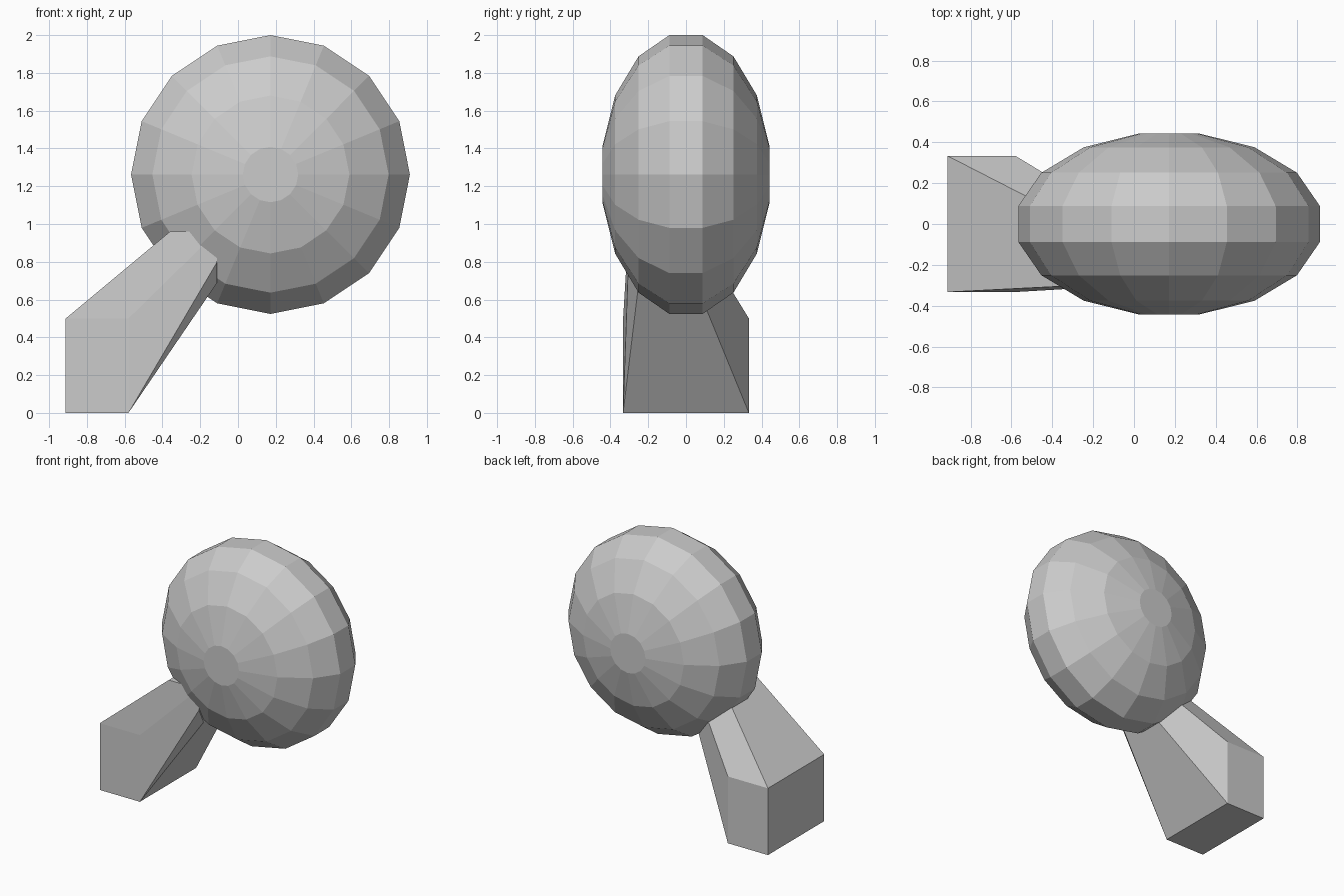
import bpy, bmesh, math
from mathutils import Vector

if "Cube" in bpy.data.objects:
    bpy.data.objects.remove(bpy.data.objects["Cube"])

grey = bpy.data.materials.new("plain_grey")
grey.diffuse_color = (0.6, 0.6, 0.6, 1)
grey.use_nodes = True
grey.node_tree.nodes["Principled BSDF"].inputs["Base Color"].default_value = grey.diffuse_color


def finish(bm, name):
    bmesh.ops.recalc_face_normals(bm, faces=bm.faces)
    me = bpy.data.meshes.new(name)
    bm.to_mesh(me)
    bm.free()
    me.materials.append(grey)
    bpy.context.collection.objects.link(bpy.data.objects.new(name, me))


# Faceted flattened ball: sixteen sides around the y axis, flat end caps
CX, CZ, R, D, SIDES = 0.172, 1.262, 0.738, 0.443, 16
bm = bmesh.new()
rings = []
scale = math.cos(math.radians(11.25))
for k in range(8):
    a = math.radians(-78.75 + 22.5 * k)
    r, y = R * math.cos(a) / scale, D * math.sin(a) / scale
    rings.append([bm.verts.new((CX + r * math.cos(math.tau * i / SIDES), y,
                                CZ + r * math.sin(math.tau * i / SIDES)))
                  for i in range(SIDES)])
for lo, hi in zip(rings, rings[1:]):
    for i in range(SIDES):
        j = (i + 1) % SIDES
        bm.faces.new((lo[i], lo[j], hi[j], hi[i]))
bm.faces.new(rings[0])
bm.faces.new(rings[-1])
finish(bm, "faceted_ball")

# Leaning stem: upright block tapering to a narrower offset tip inside the ball
bm = bmesh.new()
block = [(x, y, z) for x in (-0.912, -0.58) for y in (-0.333, 0.333) for z in (0, 0.5)]
tip = [(x, y, 0.96) for x in (-0.36, -0.11) for y in (-0.305, 0.05)]
tip += [(-0.11, -0.305, 0.80), (-0.11, -0.25, 0.69), (-0.11, 0.05, 0.69)]
for p in block + tip:
    bm.verts.new(Vector(p))
hull = bmesh.ops.convex_hull(bm, input=bm.verts)
loose = [v for v in bm.verts if not v.link_faces]
bmesh.ops.delete(bm, geom=loose, context='VERTS')
bmesh.ops.dissolve_limit(bm, angle_limit=math.radians(0.5), verts=bm.verts, edges=bm.edges)
finish(bm, "leaning_stem")
